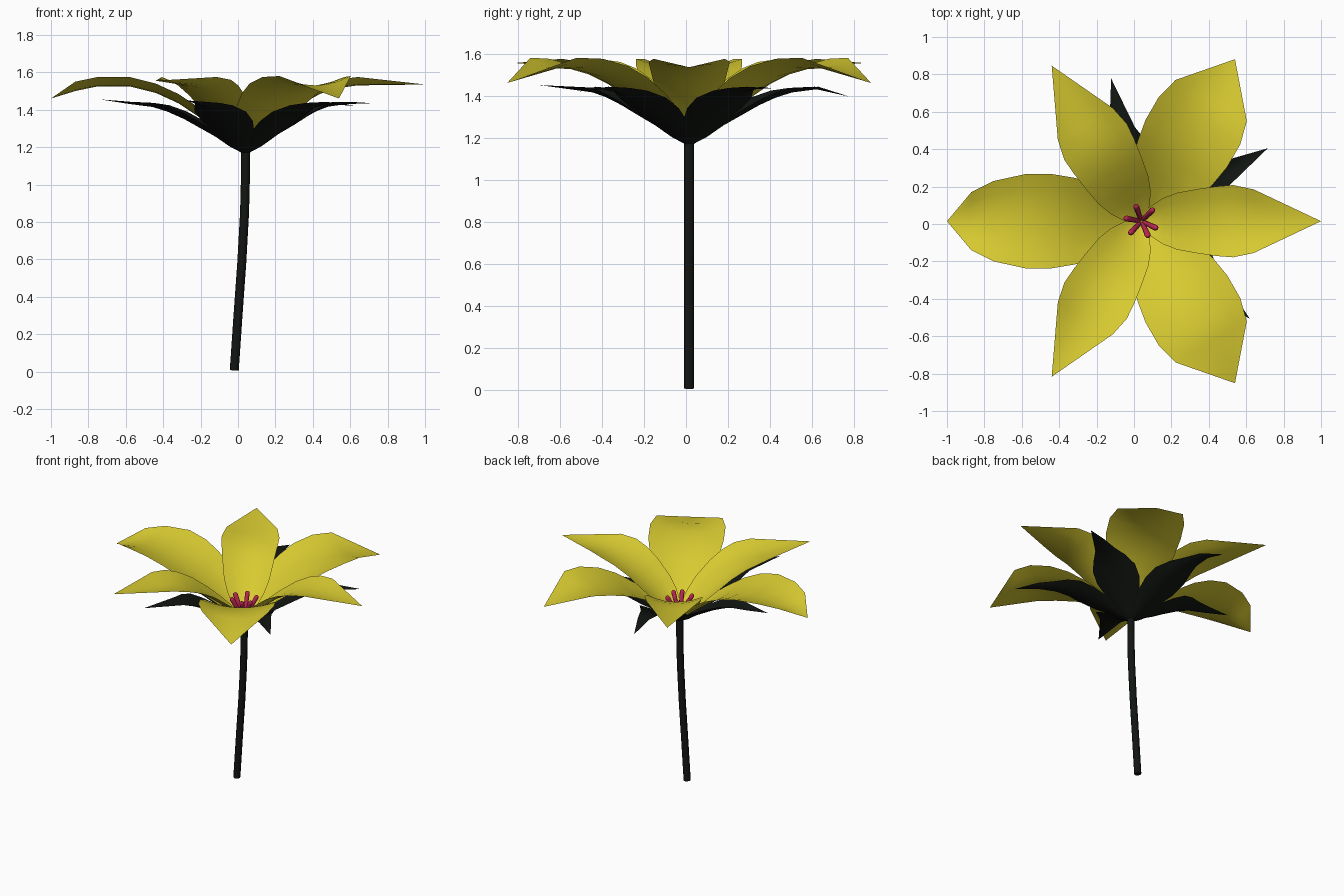
import bpy, bmesh, math
from mathutils import Vector, Matrix

if "Cube" in bpy.data.objects:
    bpy.data.objects.remove(bpy.data.objects["Cube"])

CX, CY = 0.04, 0.015   # flower axis


def material(name, rgb):
    m = bpy.data.materials.new(name)
    m.diffuse_color = (*rgb, 1)
    m.use_nodes = True
    m.node_tree.nodes["Principled BSDF"].inputs["Base Color"].default_value = m.diffuse_color
    return m


yellow = material("petal_yellow", (0.68, 0.59, 0.03))
dark = material("stem_dark", (0.006, 0.008, 0.006))
red = material("stamen_red", (0.5, 0.02, 0.08))


def leaf(name, rows, angle, lift, mat, tip_z):
    """Cupped blade: rows of (distance out, half width, mid-rib height)."""
    bm = bmesh.new()
    n = 6
    grid = []
    for r, w, z in rows:
        if r == rows[-1][0]:
            z = tip_z
        row = []
        for i in range(n + 1):
            t = 2 * i / n - 1
            k = min(1, w / 0.13)
            row.append(bm.verts.new((r, t * w, z + lift * k * t * t)))
        grid.append(row)
    for a, b in zip(grid, grid[1:]):
        for i in range(n):
            bm.faces.new((a[i], b[i], b[i + 1], a[i + 1]))
    bmesh.ops.remove_doubles(bm, verts=bm.verts, dist=0.0005)
    bm.transform(Matrix.Translation((CX, CY, 0)) @ Matrix.Rotation(math.radians(angle), 4, 'Z'))
    for f in bm.faces:
        f.smooth = True
    me = bpy.data.meshes.new(name)
    bm.to_mesh(me)
    bm.free()
    ob = bpy.data.objects.new(name, me)
    me.materials.append(mat)
    bpy.context.collection.objects.link(ob)


def rod(name, path, radius, res, mat):
    """Tube along a path of (point, relative radius)."""
    cu = bpy.data.curves.new(name, 'CURVE')
    cu.dimensions = '3D'
    cu.bevel_depth = radius
    cu.bevel_resolution = res
    cu.use_fill_caps = True
    sp = cu.splines.new('POLY')
    sp.points.add(len(path) - 1)
    for p, (co, s) in zip(sp.points, path):
        p.co = (*co, 1)
        p.radius = s
    ob = bpy.data.objects.new(name, cu)
    cu.materials.append(mat)
    bpy.context.collection.objects.link(ob)
    bpy.ops.object.select_all(action='DESELECT')
    ob.select_set(True)
    bpy.context.view_layer.objects.active = ob
    bpy.ops.object.convert(target='MESH')
    bpy.ops.object.shade_smooth_by_angle(angle=math.radians(50))


# Broad outer petals
outer = [(0, .02, 1.18), (.05, .08, 1.21), (.115, .135, 1.26), (.24, .20, 1.355),
         (.36, .232, 1.435), (.48, .252, 1.49), (.62, .252, 1.525), (.745, .22, 1.53),
         (1.0, 0, 1.46)]
for a in (60, 300):
    leaf("outer_petal", outer, a, 0.05, yellow, 1.46)
side = outer[:-2] + [(.79, .215, 1.525), (.91, .155, 1.50), (1.04, 0, 1.46)]
leaf("outer_petal", side, 180, 0.05, yellow, 1.46)

# Narrow inner petals
inner = [(0, .02, 1.20), (.05, .08, 1.23), (.115, .123, 1.28), (.19, .152, 1.345),
         (.30, .172, 1.43), (.40, .186, 1.485), (.49, .193, 1.515), (.60, .17, 1.53),
         (.96, 0, 1.54)]
for a, tz in ((0, 1.535), (120, 1.555), (240, 1.555)):
    leaf("inner_petal", inner, a, 0.045, yellow, tz)

# Five sepals beneath
sepal = [(0, .02, 1.16), (.08, .07, 1.20), (.16, .12, 1.255), (.24, .15, 1.30),
         (.33, .15, 1.35), (.42, .11, 1.39), (.50, .07, 1.415), (.62, .04, 1.43),
         (.78, 0, 1.42)]
for i, tz in enumerate((1.435, 1.395, 1.455, 1.45, 1.42)):
    leaf("sepal", sepal, 30 + 72 * i, 0.04, dark, tz)

# Stem with a slight bend
rod("stem", [((-.02, CY, .006), 1), ((.0, CY, .3), 1), ((.02, CY, .58), 1),
             ((.035, CY, .85), 1), ((.04, CY, 1.05), 1), ((CX, CY, 1.19), 1)],
    0.024, 2, dark)

# Stamens with rounded tips
for a in (110, 45, -25, -66, -133, 170):
    d = Vector((math.cos(math.radians(a)), math.sin(math.radians(a)), 0))
    p0 = Vector((CX, CY, 1.21)) + d * 0.015
    p1 = Vector((CX, CY, 1.35)) + d * 0.09
    rod("stamen", [(p0, .7), (p0.lerp(p1, .5), .9), (p0.lerp(p1, .9), 1),
                   (p0.lerp(p1, .97), .75), (p1, .2)], 0.016, 2, red)
